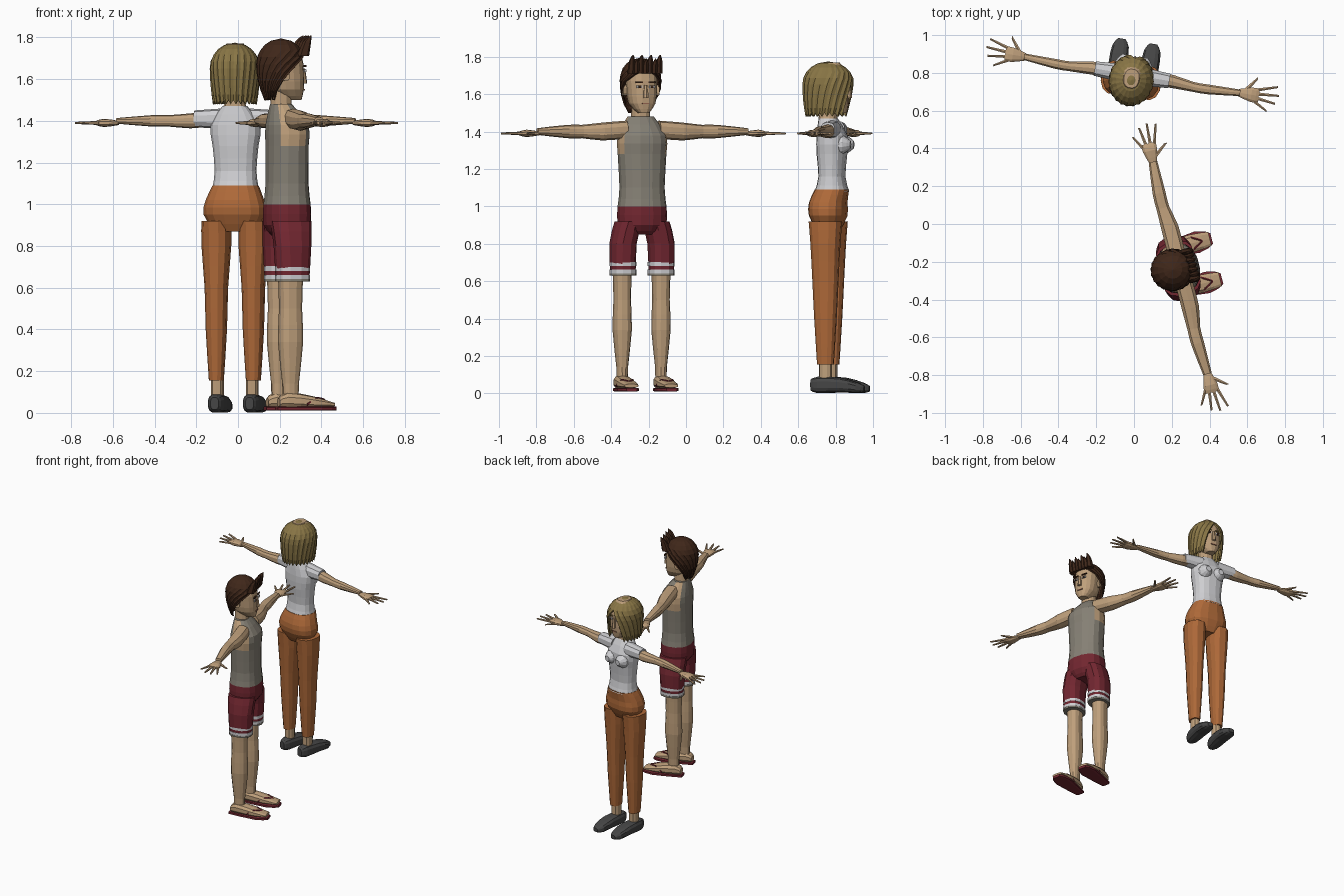
import bpy, bmesh, math
from mathutils import Vector

if "Cube" in bpy.data.objects:
    bpy.data.objects.remove(bpy.data.objects["Cube"])


def material(name, *rgb):
    mat = bpy.data.materials.new(name)
    mat.use_nodes = True
    mat.diffuse_color = (*rgb, 1)
    mat.node_tree.nodes["Principled BSDF"].inputs["Base Color"].default_value = (*rgb, 1)
    return mat


SKIN = material("skin", .52, .35, .2)
WHITE = material("soft white", .62, .62, .64)
GREY = material("warm grey", .24, .22, .18)
ORANGE = material("burnt orange", .42, .14, .04)
MAROON = material("maroon", .17, .02, .03)
CHARCOAL = material("charcoal", .06, .06, .06)
BLONDE = material("blonde", .25, .18, .06)
BROWN = material("dark brown", .05, .02, .01)
LIP = material("lip", .3, .13, .08)

# For each loft direction: the two axes across it, then the axis along it
AXES = {"x": (1, 2, 0), "y": (0, 2, 1), "z": (0, 1, 2)}
# Each figure is modelled facing -y, then turned and moved into place
figure = {}


def finish(name, bm, materials, mirror=False, rule=None):
    bmesh.ops.recalc_face_normals(bm, faces=bm.faces)
    if rule:
        for face in bm.faces:
            face.material_index = rule(face.calc_center_median(), face.normal)
    mesh = bpy.data.meshes.new(name)
    bm.to_mesh(mesh)
    bm.free()
    for mat in materials:
        mesh.materials.append(mat)
    ob = bpy.data.objects.new(figure["who"] + "_" + name, mesh)
    bpy.context.scene.collection.objects.link(ob)
    ob.location = figure["at"]
    ob.rotation_euler.z = math.radians(figure["turn"])
    if mirror:
        ob.modifiers.new("Mirror", "MIRROR")
    return ob


def halfway(before, start, end, after):
    """Smooth midpoint between two key rings."""
    return [(s + e) * .5 + (s + e - b - a) / 16 for b, s, e, a in zip(before, start, end, after)]


def loft(name, axis, centre, keys, *materials, sides=12, mirror=False, rule=None, power=2.4):
    """Skin rounded rings: (position along axis, radius, radius, optional offsets from centre)."""
    keys = [(*key, 0, 0)[:5] for key in keys]
    padded = [keys[0], *keys, keys[-1]]
    rings = []
    for i, key in enumerate(keys[:-1]):
        rings += [key, halfway(*padded[i:i + 4])]
    rings.append(keys[-1])

    across, other, along = AXES[axis]
    bm = bmesh.new()
    loops = []
    for position, radius, radius_other, shift, shift_other in rings:
        loop = []
        for i in range(sides):
            angle = math.tau * (i + .5) / sides
            c, s = math.cos(angle), math.sin(angle)
            co = Vector()
            co[across] = centre[0] + shift + radius * math.copysign(abs(c) ** (2 / power), c)
            co[other] = centre[1] + shift_other + radius_other * math.copysign(abs(s) ** (2 / power), s)
            co[along] = position
            loop.append(bm.verts.new(co))
        loops.append(loop)
    for low, high in zip(loops, loops[1:]):
        for i in range(sides):
            bm.faces.new((low[i - 1], low[i], high[i], high[i - 1]))
    bm.faces.new(loops[0])
    bm.faces.new(loops[-1])
    return finish(name, bm, materials, mirror, rule)


def plate(name, x, z, width, height, mat, y=-.079):
    """Thin painted detail on the face, mirrored to both sides."""
    bm = bmesh.new()
    bmesh.ops.create_cube(bm, size=1)
    bmesh.ops.scale(bm, vec=(width, .009, height), verts=bm.verts)
    bmesh.ops.translate(bm, vec=(x, y, z), verts=bm.verts)
    finish(name, bm, [mat], mirror=x > 0)


def hair(top, bottom, width, depth, taper, opening, mat, strands, rows=9):
    """Fluted dome that opens in front of the face and tapers to a ragged hem."""
    bm = bmesh.new()
    loops = []
    for k in range(rows + 1):
        t = (k / rows) ** 1.5
        crown = min(t / .4, 1)
        hem = max(t - .4, 0) / .6
        size = math.sqrt(1 - (1 - crown) ** 2) - (1 - taper) * hem ** 2
        gap = opening * math.sqrt(max(t - .25, 0) / .75)
        loop = []
        for i in range(strands + 1):
            angle = math.radians(gap + (360 - 2 * gap) * i / strands)
            groove = i % 2
            reach = size * (1 - .04 * groove)
            rise = .02 * groove * (k == rows)
            loop.append(bm.verts.new((width * reach * math.sin(angle),
                                      .03 - depth * reach * math.cos(angle),
                                      top + (bottom - top) * t + rise)))
        loops.append(loop)
    for high, low in zip(loops, loops[1:]):
        for i in range(strands):
            bm.faces.new((high[i], high[i + 1], low[i + 1], low[i]))
    bmesh.ops.remove_doubles(bm, verts=bm.verts, dist=.0001)
    shell = finish("hair", bm, [mat]).modifiers.new("Thickness", "SOLIDIFY")
    shell.thickness, shell.offset = .01, 0


def head(brow):
    loft("head", "z", (0, .01), [(1.5, .03, .04, 0, -.04), (1.55, .07, .08, 0, -.01), (1.63, .08, .09),
                                 (1.71, .08, .09, 0, .01), (1.77, .04, .05, 0, .01)], SKIN, sides=16)
    loft("neck", "z", (0, .03), [(1.42, .08, .05), (1.48, .05, .05), (1.57, .05, .05)], SKIN)
    loft("nose", "z", (0, -.08), [(1.58, .015, .02), (1.65, .01, .01)], SKIN, sides=6)
    loft("ears", "x", (.03, 1.62), [(.07, .01, .03), (.1, .02, .03)], SKIN, sides=8, mirror=True)
    plate("eyes", .034, 1.64, .03, .013, WHITE)
    plate("irises", .033, 1.64, .014, .013, BROWN, y=-.081)
    plate("brows", .035, 1.663, .04, .008, brow)
    plate("mouth", 0, 1.55, .04, .007, LIP)


def arms(bulk, y, z, start):
    keys = [(start, .04, .04, 0, .01), (.22, .04, .04), (.33, .03, .03, .01),
            (.41, .03, .03, .01), (.58, .02, .015)]
    loft("arms", "x", (y, z), [(p, a * bulk, b * bulk, *rest) for p, a, b, *rest in keys],
         SKIN, sides=10, mirror=True)
    # Flat hands with the fingers fanned out
    z -= .01
    loft("palms", "x", (y, z), [(.57, .02, .01), (.64, .04, .02), (.68, .04, .01)],
         SKIN, sides=10, mirror=True)
    loft("thumbs", "x", (y, z), [(.6, .02, .01, -.01), (.66, .01, .005, -.09)],
         SKIN, sides=6, mirror=True)
    for i, label in enumerate(("index", "middle", "ring", "little")):
        spread = i - 1.4
        loft(label + "_fingers", "x", (y, z), [
            (.66, .01, .01, spread * .02), (.785 - .013 * (i - 1) ** 2, .006, .005, spread * .045)],
            SKIN, sides=6, mirror=True)


# ---------- Woman ----------
figure.update(who="woman", at=(-.01, .79, 0), turn=170.5)
loft("shirt", "z", (0, .01), [(1.08, .11, .09), (1.16, .1, .07), (1.28, .11, .08), (1.38, .12, .08),
                              (1.47, .06, .05, 0, .02)], WHITE, sides=16)
loft("bust", "y", (.05, 1.33), [(0, .05, .06), (-.06, .05, .05), (-.1, .02, .02)],
     WHITE, mirror=True, power=2)
loft("sleeves", "x", (0, 1.41), [(.06, .05, .05), (.2, .04, .04)], WHITE, sides=10, mirror=True)
arms(.9, 0, 1.4, .12)
loft("trouser_seat", "z", (0, .03), [(.87, .1, .06), (.95, .15, .1), (1.02, .14, .1),
                                     (1.09, .11, .09, 0, -.02)], ORANGE, sides=16)
loft("trouser_legs", "z", (.09, .03), [(.155, .035, .045), (.4, .05, .06), (.6, .055, .07),
                                       (.8, .07, .08), (.92, .07, .09)], ORANGE, mirror=True)
loft("ankles", "z", (.085, .03), [(.07, .03, .035), (.18, .03, .035)], SKIN, sides=10, mirror=True)
loft("shoes", "y", (.085, .045), [(.11, .02, .03), (.07, .04, .045), (-.05, .05, .04),
                                  (-.14, .045, .03, 0, -.015), (-.18, .02, .015, 0, -.02)],
     CHARCOAL, mirror=True, power=2.8)
head(BLONDE)
hair(1.77, 1.48, .115, .135, .87, 44, BLONDE, strands=40)

# ---------- Man ----------
figure.update(who="man", at=(.235, -.235, 0), turn=104.4)


# Armholes show bare skin on the sides of the chest
def armhole(centre, normal):
    return int(centre.z > 1.28 and abs(normal.x) > .75)


loft("tank_top", "z", (0, 0), [(1, .13, .11), (1.1, .12, .1), (1.28, .13, .1), (1.38, .13, .1),
                               (1.48, .07, .05, 0, .03)], GREY, SKIN, sides=16, rule=armhole)
arms(1.2, -.01, 1.4, .09)
loft("shorts_seat", "z", (0, 0), [(.85, .09, .07), (.9, .13, .11), (1, .13, .11)], MAROON, sides=16)
loft("shorts_legs", "z", (.105, 0), [(.63, .065, .08), (.8, .07, .09), (.92, .07, .1, -.03)],
     MAROON, mirror=True)
# Two pale bands and a grey hem on the shorts
for label, z, half, mat in (("hem", .635, .006, GREY), ("lower_band", .652, .01, WHITE),
                            ("upper_band", .692, .011, WHITE)):
    loft(label, "z", (.105, 0), [(z - half, .069, .084), (z + half, .069, .084)], mat, mirror=True)
loft("legs", "z", (.107, .01), [(.04, .03, .04), (.14, .03, .04), (.34, .05, .06), (.5, .045, .055),
                                (.66, .05, .06)], SKIN, mirror=True)
loft("feet", "y", (.11, .05), [(.07, .03, .02), (.03, .04, .04, 0, .01), (-.1, .05, .03),
                               (-.2, .04, .01, 0, -.01)], SKIN, sides=10, mirror=True)
loft("sandal_soles", "y", (.11, .02), [(.08, .03, .01), (-.13, .06, .01), (-.21, .03, .01)],
     MAROON, sides=8, mirror=True, power=5)
for side, label in ((-1, "inner"), (1, "outer")):
    loft(label + "_straps", "y", (.11, .05), [
        (-.16, .007, .007, 0, .01), (-.11, .007, .007, side * .03, .02),
        (-.06, .007, .007, side * .045, -.01)], MAROON, sides=6, mirror=True)
head(BROWN)
hair(1.79, 1.5, .108, .115, .65, 130, BROWN, strands=28)
# Swept-up front spikes
for i in range(-3, 4):
    tip = 1.79 + .02 * (i % 2)
    loft("fringe_spike", "z", (i * .025, -.06), [(1.71, .02, .03), (tip - .03, .015, .02, 0, -.02),
                                                 (tip, .002, .002, 0, -.04)], BROWN, sides=6)
